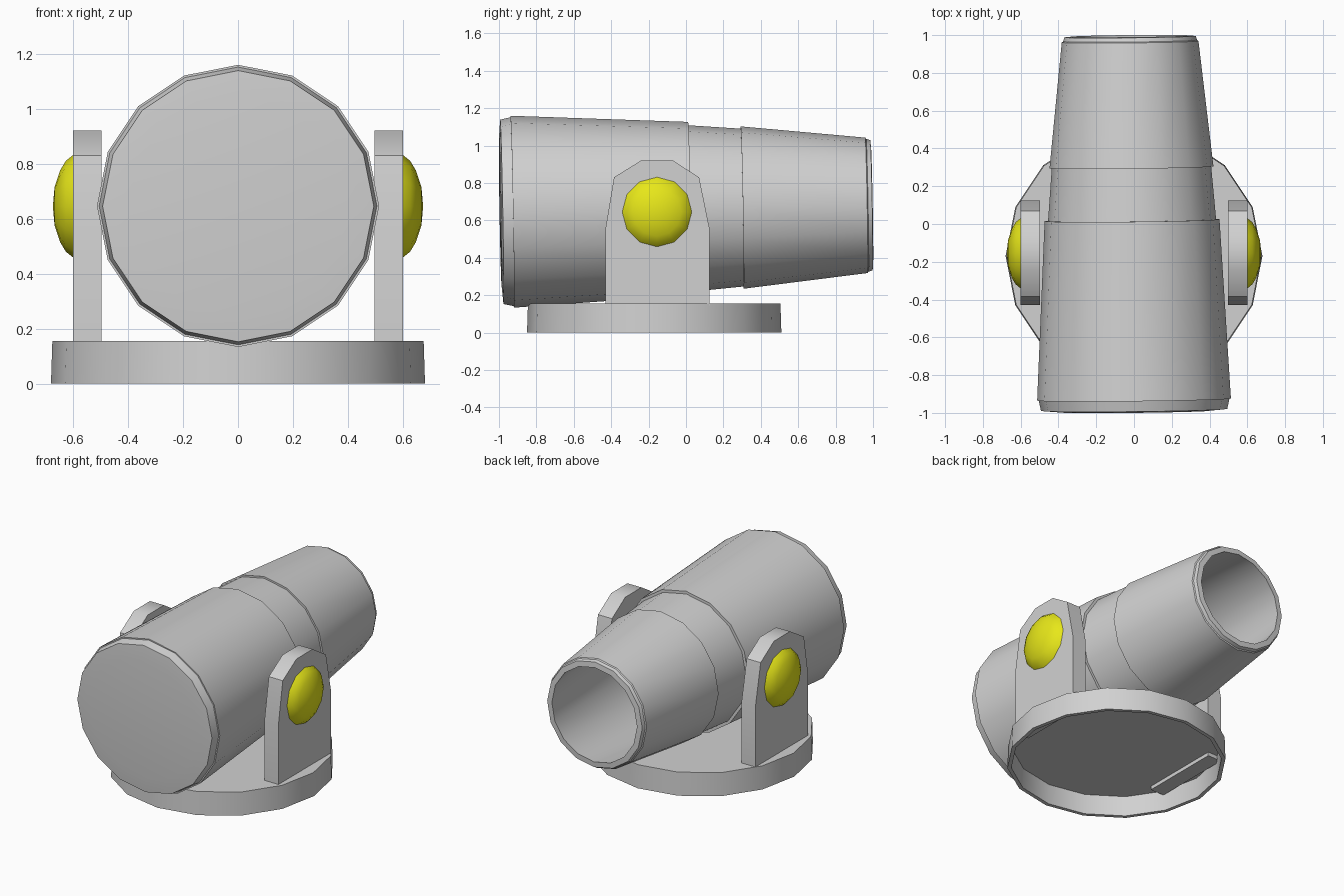
import bpy, bmesh, math
from mathutils import Matrix, Vector

if "Cube" in bpy.data.objects:
    bpy.data.objects.remove(bpy.data.objects["Cube"])


def material(name, rgb):
    m = bpy.data.materials.new(name)
    m.diffuse_color = (*rgb, 1)
    m.use_nodes = True
    m.node_tree.nodes["Principled BSDF"].inputs["Base Color"].default_value = m.diffuse_color
    return m


GREY = material("light grey metal", (0.64, 0.64, 0.64))
YELLOW = material("yellow", (0.80, 0.80, 0.01))


def make_object(name, bm, mat, angle=35):
    bmesh.ops.recalc_face_normals(bm, faces=bm.faces)
    me = bpy.data.meshes.new(name)
    bm.to_mesh(me)
    bm.free()
    me.materials.append(mat)
    ob = bpy.data.objects.new(name, me)
    bpy.context.collection.objects.link(ob)
    bpy.ops.object.select_all(action='DESELECT')
    ob.select_set(True)
    bpy.context.view_layer.objects.active = ob
    bpy.ops.object.shade_smooth_by_angle(angle=math.radians(angle))
    return ob


def lathe(name, profile, mat, matrix, sides=16, angle=35):
    """Spin (radius, height) points about local z, then place with matrix."""
    bm = bmesh.new()
    rings = []
    for r, h in profile:
        if r == 0:
            rings.append([bm.verts.new((0, 0, h))] * sides)
        else:
            rings.append([bm.verts.new((r * math.cos(2 * math.pi * i / sides),
                                        r * math.sin(2 * math.pi * i / sides), h))
                          for i in range(sides)])
    for a, b in zip(rings, rings[1:]):
        for i in range(sides):
            j = (i + 1) % sides
            bm.faces.new(list(dict.fromkeys((a[i], a[j], b[j], b[i]))))
    bmesh.ops.transform(bm, matrix=matrix, verts=bm.verts)
    return make_object(name, bm, mat, angle)


# barrel axis runs backwards with a very slight rise and sideways drift
axis = Vector((-0.011, 1, 0.018)).to_track_quat('Z', 'Y').to_matrix().to_4x4()
place = Matrix.Translation((-0.010, 0, 0.663)) @ axis

# barrel: closed breech cap, three stepped tapering sections, hollow muzzle
lathe("barrel", [
    (0, -0.995), (0.40, -0.993), (0.493, -0.985), (0.505, -0.93),
    (0.513, -0.93), (0.463, 0.02),
    (0.445, 0.02), (0.422, 0.30),
    (0.434, 0.30), (0.362, 0.965),
    (0.355, 0.97), (0.348, 0.992), (0.312, 0.995),
    (0.37, 0.30), (0.40, -0.20), (0, -0.20)], GREY, place)

# round base, open underneath
lathe("base", [(0, 0.155), (0.675, 0.155), (0.68, 0.0), (0.655, 0.0),
               (0.65, 0.135), (0, 0.135)],
      GREY, Matrix.Translation((0, -0.17, 0)))

# side supports and yellow pivot caps
OUTLINE = [(-0.43, 0.11), (-0.43, 0.56), (-0.385, 0.83), (-0.24, 0.92),
           (-0.07, 0.92), (0.07, 0.83), (0.125, 0.56), (0.125, 0.11)]
for side, label in ((-1, "left"), (1, "right")):
    bm = bmesh.new()
    face = bm.faces.new([bm.verts.new((side * 0.497, y, z)) for y, z in OUTLINE])
    ext = bmesh.ops.extrude_face_region(bm, geom=[face], use_keep_orig=True)
    bmesh.ops.translate(bm, vec=(side * 0.103, 0, 0),
                        verts=[v for v in ext['geom'] if isinstance(v, bmesh.types.BMVert)])
    make_object(label + "_support", bm, GREY)

    turn = Matrix.Rotation(side * math.pi / 2, 4, 'Y')
    lathe(label + "_pivot_cap",
          [(0, -0.02), (0.18, -0.02), (0.186, 0.0), (0.165, 0.026), (0.13, 0.047),
           (0.07, 0.067), (0, 0.073)], YELLOW,
          Matrix.Translation((side * 0.60, -0.155, 0.645)) @ turn, sides=12, angle=50)
